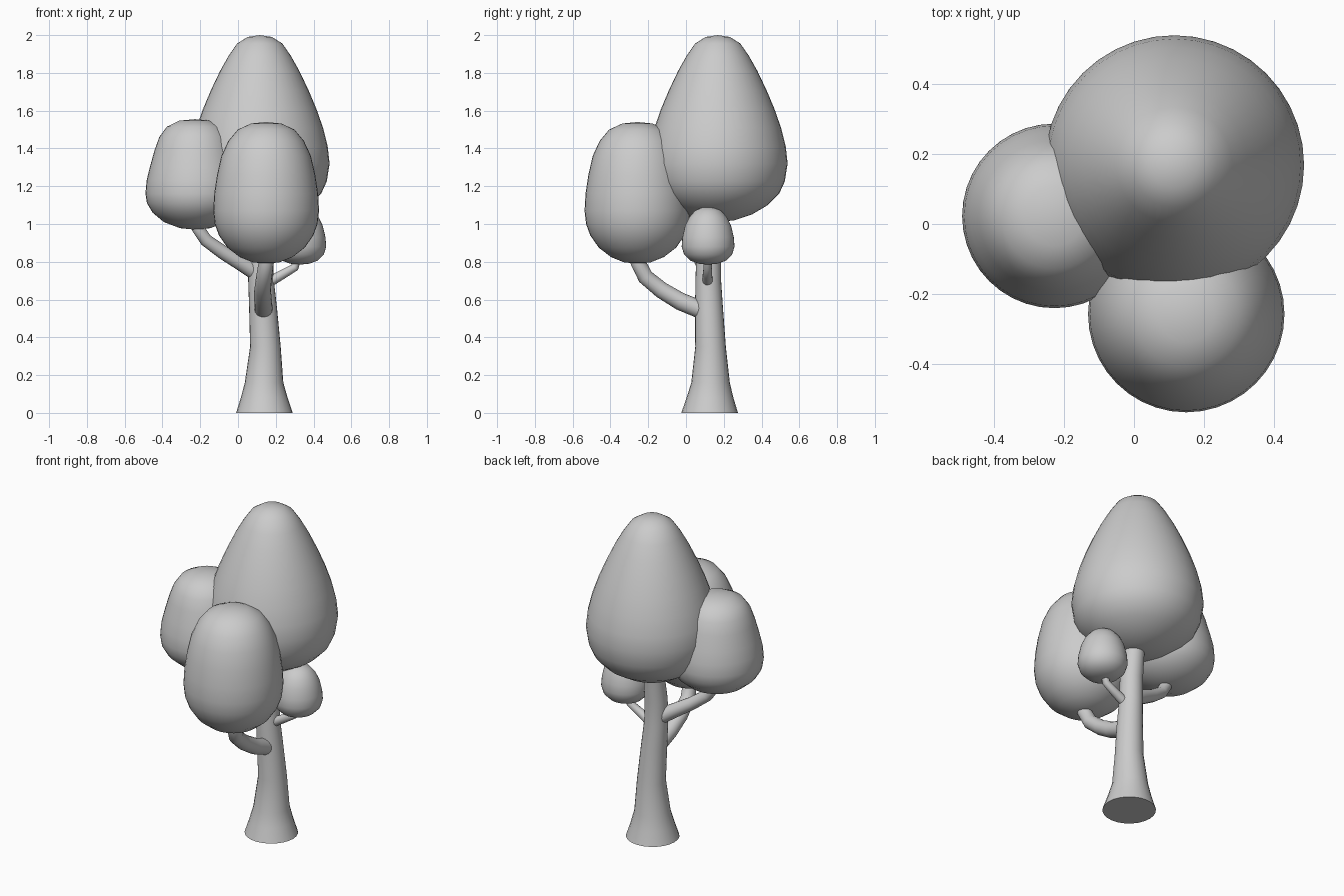
import bpy, bmesh, math
from mathutils import Vector

grey = bpy.data.materials.new("plain grey")
grey.diffuse_color = (0.6, 0.6, 0.6, 1)


def loft(name, rings, n, poles=None):
    """Skin rings of (centre, normal, radius); poles = (low, high) points, else flat caps."""
    bm = bmesh.new()
    loops = []
    for c, d, r in rings:
        q = Vector((0, 0, 1)).rotation_difference(Vector(d).normalized())
        loops.append([bm.verts.new(Vector(c) + q @ Vector((r * math.cos(2 * math.pi * i / n),
                      r * math.sin(2 * math.pi * i / n), 0))) for i in range(n)])
    for a, b in zip(loops, loops[1:]):
        for i in range(n):
            j = (i + 1) % n
            bm.faces.new((a[i], a[j], b[j], b[i]))
    if poles:
        lo, hi = (bm.verts.new(p) for p in poles)
        for i in range(n):
            j = (i + 1) % n
            bm.faces.new((lo, loops[0][j], loops[0][i]))
            bm.faces.new((hi, loops[-1][i], loops[-1][j]))
    else:
        bm.faces.new(loops[0][::-1])
        bm.faces.new(loops[-1])
    bmesh.ops.recalc_face_normals(bm, faces=bm.faces)
    me = bpy.data.meshes.new(name)
    bm.to_mesh(me)
    bm.free()
    me.materials.append(grey)
    ob = bpy.data.objects.new(name, me)
    bpy.context.collection.objects.link(ob)
    bpy.ops.object.select_all(action='DESELECT')
    ob.select_set(True)
    bpy.context.view_layer.objects.active = ob
    bpy.ops.object.shade_smooth_by_angle(angle=math.radians(50))


def crown(name, x, y, low, high, profile):
    rings = [((x, y, z), (0, 0, 1), r) for r, z in profile]
    loft(name, rings, 40, ((x, y, low), (x, y, high)))


def branch(name, pts):
    """Tapered bent tube through (x, y, z, radius) points."""
    p = [Vector(q[:3]) for q in pts]
    last = len(p) - 1
    rings = [(p[i], p[min(i + 1, last)] - p[max(i - 1, 0)], pts[i][3]) for i in range(last + 1)]
    loft(name, rings, 16)


# Leaf crowns
crown("main_crown", 0.115, 0.168, 1.01, 2.0,
      [(0.09, 1.02), (0.18, 1.05), (0.265, 1.10), (0.325, 1.16), (0.355, 1.225), (0.37, 1.32),
       (0.36, 1.41), (0.335, 1.51), (0.30, 1.61), (0.26, 1.705), (0.21, 1.81), (0.165, 1.89),
       (0.12, 1.955), (0.065, 1.99)])
crown("left_crown", -0.227, 0.023, 0.97, 1.555,
      [(0.08, 0.978), (0.165, 1.01), (0.225, 1.06), (0.255, 1.11), (0.263, 1.16), (0.257, 1.23),
       (0.24, 1.30), (0.215, 1.39), (0.19, 1.46), (0.15, 1.515), (0.085, 1.547)])
crown("front_crown", 0.149, -0.257, 0.79, 1.54,
      [(0.07, 0.797), (0.14, 0.825), (0.205, 0.875), (0.25, 0.94), (0.272, 1.0), (0.28, 1.07),
       (0.275, 1.16), (0.26, 1.26), (0.237, 1.36), (0.20, 1.44), (0.15, 1.50), (0.08, 1.532)])
crown("small_crown", 0.327, 0.117, 0.785, 1.09,
      [(0.05, 0.79), (0.095, 0.806), (0.127, 0.838), (0.14, 0.88), (0.136, 0.93), (0.122, 0.99),
       (0.10, 1.035), (0.07, 1.07), (0.035, 1.086)])

# Trunk with flared base
trunk = [(0.14, 0.125, 0.0, 0.15), (0.139, 0.127, 0.08, 0.124), (0.138, 0.13, 0.16, 0.102),
         (0.145, 0.13, 0.35, 0.081), (0.133, 0.122, 0.55, 0.074), (0.122, 0.118, 0.70, 0.068),
         (0.12, 0.12, 0.85, 0.065), (0.12, 0.14, 1.0, 0.06), (0.118, 0.15, 1.1, 0.055)]
loft("trunk", [(t[:3], (0, 0, 1), t[3]) for t in trunk], 24)

# Branches
branch("front_branch", [(0.135, 0.07, 0.55, 0.048), (0.133, -0.03, 0.59, 0.047),
                        (0.13, -0.13, 0.65, 0.044), (0.138, -0.215, 0.72, 0.042),
                        (0.15, -0.255, 0.80, 0.04), (0.15, -0.26, 0.88, 0.038)])
branch("left_branch", [(0.10, 0.115, 0.74, 0.044), (0.03, 0.095, 0.785, 0.042),
                       (-0.08, 0.06, 0.85, 0.037), (-0.17, 0.035, 0.915, 0.034),
                       (-0.21, 0.025, 0.975, 0.034), (-0.225, 0.023, 1.05, 0.032)])
branch("right_branch", [(0.16, 0.115, 0.69, 0.028), (0.23, 0.113, 0.73, 0.025),
                        (0.30, 0.115, 0.77, 0.022), (0.325, 0.117, 0.85, 0.02)])
